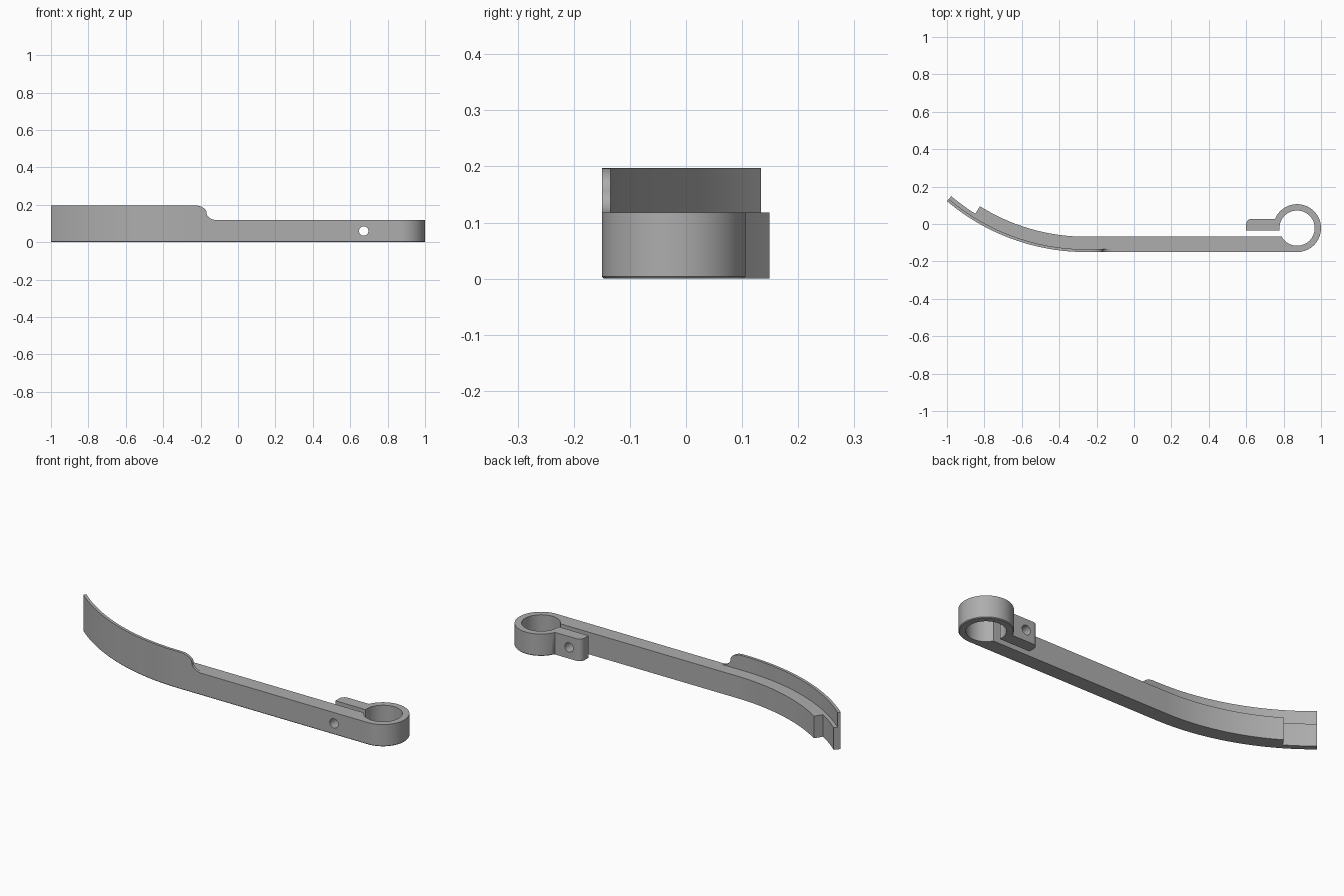
import bpy, bmesh
from math import sin, cos, asin, pi, radians, sqrt

if "Cube" in bpy.data.objects:
    bpy.data.objects.remove(bpy.data.objects["Cube"])

grey = bpy.data.materials.new("plain grey")
grey.use_nodes = True
colour = (0.42, 0.42, 0.42, 1)
grey.diffuse_color = colour
grey.node_tree.nodes["Principled BSDF"].inputs["Base Color"].default_value = colour

# Main dimensions
FRONT, HEIGHT, TOP = -0.15, 0.118, 0.197
BEND_X, BEND_R = -0.256, 1.153
END_ANGLE, STEP_ANGLE = asin(0.744 / BEND_R), radians(32)
ARM, TIP, BLADE = 0.082, 0.035, 0.015
RING_X, RING_Y, RING_R, BORE_R = 0.872, -0.022, 0.128, 0.094
TAB_X, TAB_FRONT, TAB_BACK, TAB_ROUND = 0.6, -0.035, 0.028, 0.03
CHAMFER = 0.004


def arc(cx, cy, r, start, end, n):
    return [(cx + r * cos(start + (end - start) * i / n),
             cy + r * sin(start + (end - start) * i / n)) for i in range(n + 1)]


def bend(depth, start, end, n):
    """Points on the bent part, at a depth behind the front surface."""
    return arc(BEND_X, FRONT + BEND_R, BEND_R - depth, -pi / 2 - start, -pi / 2 - end, n)


def finish(bm, name):
    bmesh.ops.recalc_face_normals(bm, faces=bm.faces)
    mesh = bpy.data.meshes.new(name)
    bm.to_mesh(mesh)
    bm.free()
    mesh.materials.append(grey)
    obj = bpy.data.objects.new(name, mesh)
    bpy.context.collection.objects.link(obj)
    return obj


def smooth(obj):
    bpy.ops.object.select_all(action='DESELECT')
    obj.select_set(True)
    bpy.context.view_layer.objects.active = obj
    bpy.ops.object.shade_smooth_by_angle(angle=radians(30))


# Lever arm with split clamp ring: one outline, extruded
outer = bend(0, END_ANGLE, 0, 32)
ring_end = pi - asin((TAB_BACK - RING_Y) / RING_R)
outer += arc(RING_X, RING_Y, RING_R, -pi / 2, ring_end, 48)
tab = arc(TAB_X + TAB_ROUND, TAB_BACK - TAB_ROUND, TAB_ROUND, pi / 2, pi, 8)
tab.append((TAB_X, TAB_FRONT))
bore = arc(RING_X, RING_Y, BORE_R, pi - asin((TAB_FRONT - RING_Y) / BORE_R),
           -pi - asin((FRONT + ARM - RING_Y) / BORE_R), 56)
inner = bend(ARM, 0, STEP_ANGLE, 28) + bend(TIP, STEP_ANGLE, END_ANGLE, 6)

bm = bmesh.new()
base = [bm.verts.new((x, y, 0)) for x, y in outer + tab + bore + inner]
face = bm.faces.new(base)
top = bmesh.ops.extrude_face_region(bm, geom=[face])["geom"]
bmesh.ops.translate(bm, vec=(0, 0, HEIGHT),
                    verts=[g for g in top if isinstance(g, bmesh.types.BMVert)])
# Fine chamfer along the lower outside edge
front_verts = set(base[:len(outer)])
edges = [e for e in bm.edges if all(v in front_verts for v in e.verts)]
bmesh.ops.bevel(bm, geom=edges, offset=CHAMFER, segments=1, affect='EDGES')
lever = finish(bm, "lever_arm_and_clamp")

# Clamp screw hole through the arm and the tab
bm = bmesh.new()
bmesh.ops.create_cone(bm, cap_ends=True, segments=32, radius1=0.025, radius2=0.025, depth=0.5)
cutter = finish(bm, "screw_hole_cutter")
cutter.rotation_euler = (pi / 2, 0, 0)
cutter.location = (0.672, -0.06, 0.06)
cut = lever.modifiers.new("screw hole", 'BOOLEAN')
cut.operation, cut.solver, cut.object = 'DIFFERENCE', 'EXACT', cutter
bpy.context.view_layer.objects.active = lever
bpy.ops.object.modifier_apply(modifier=cut.name)
bpy.data.objects.remove(cutter)
smooth(lever)

# Thin raised blade, its top edge falling in an S at the inner end
S_HIGH, S_LOW, S_MID = -0.235, -0.11, -0.168


def blade_top(x):
    if x <= S_HIGH:
        return TOP
    half = (TOP - HEIGHT) / 2
    if x < S_MID:
        t = (x - S_HIGH) / (S_MID - S_HIGH)
        return TOP - half * (1 - sqrt(max(0, 1 - t * t)))
    t = (S_LOW - x) / (S_LOW - S_MID)
    return HEIGHT + half * (1 - sqrt(max(0, 1 - t * t)))


def s_steps(start, end):
    return [start + (end - start) * sin(i * pi / 20) for i in range(11)]


straight = [BEND_X] + s_steps(S_HIGH, S_MID) + s_steps(S_LOW, S_MID)[-2::-1]
front = bend(0, END_ANGLE, 0, 32)[:-1] + [(x, FRONT) for x in straight]
back = bend(BLADE, END_ANGLE, 0, 32)[:-1] + [(x, FRONT + BLADE) for x in straight]
bm = bmesh.new()
loops = []
for (fx, fy), (bx, by) in zip(front, back):
    h = blade_top(fx)
    loops.append([bm.verts.new(p) for p in
                  ((fx, fy, HEIGHT), (bx, by, HEIGHT), (bx, by, h), (fx, fy, h))])
for a, b in zip(loops, loops[1:]):
    for i in range(4):
        j = (i + 1) % 4
        bm.faces.new((a[i], a[j], b[j], b[i]))
bm.faces.new(loops[0])
bmesh.ops.remove_doubles(bm, verts=bm.verts, dist=0.0001)
smooth(finish(bm, "raised_blade"))
